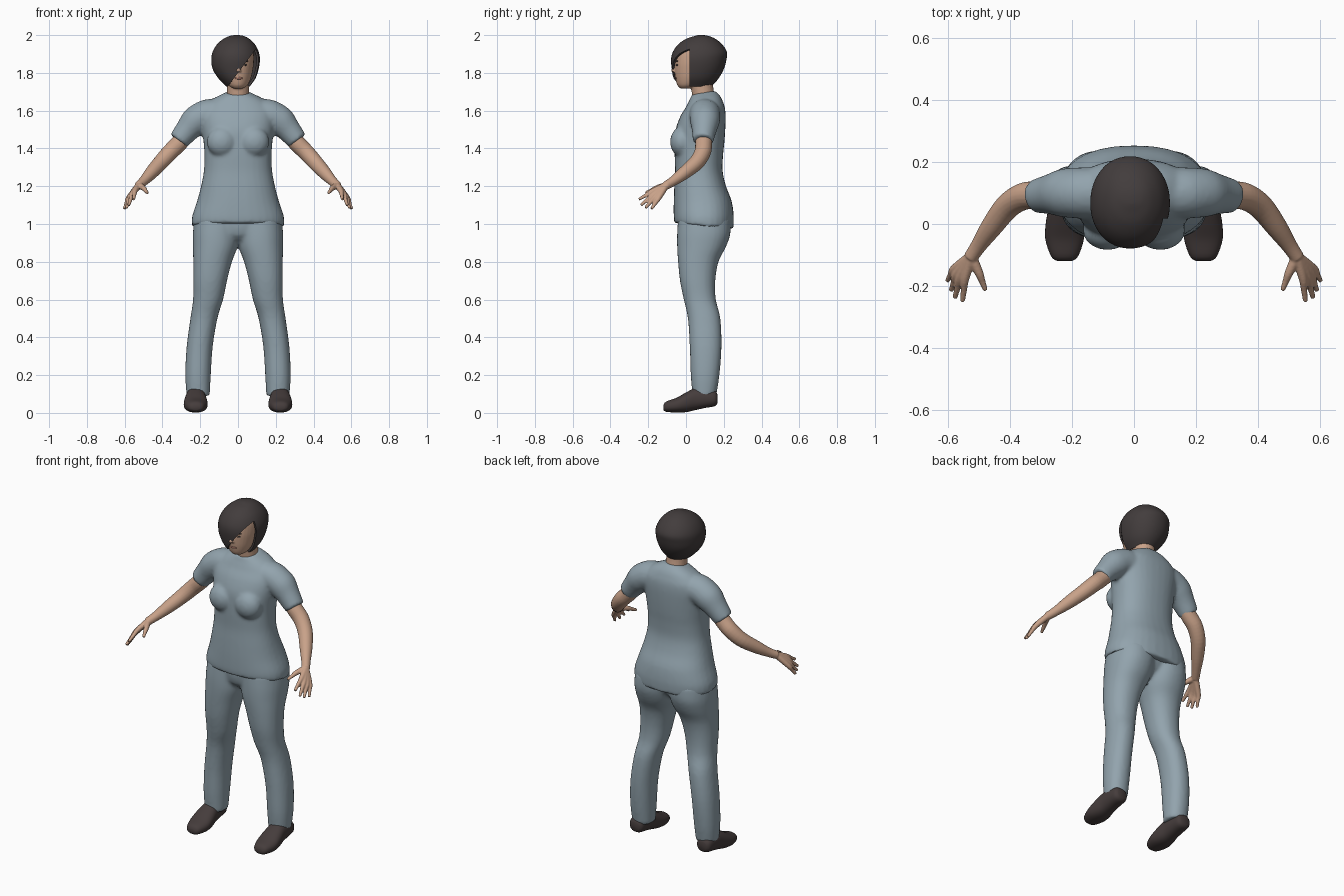
import bpy
import bmesh
import math
from mathutils import Matrix, Vector

cube = bpy.data.objects.get("Cube")
if cube:
    bpy.data.objects.remove(cube, do_unlink=True)


def material(name, colour):
    mat = bpy.data.materials.new(name)
    mat.use_nodes = True
    rgba = (*colour, 1)
    mat.diffuse_color = rgba
    node = next(n for n in mat.node_tree.nodes if n.type == "BSDF_PRINCIPLED")
    node.inputs["Base Color"].default_value = rgba
    return mat


CLOTH = material("blue grey cloth", (0.29, 0.37, 0.42))
SKIN = material("skin", (0.58, 0.36, 0.25))
HAIR = material("dark hair", (0.055, 0.046, 0.046))
LEATHER = material("dark shoe leather", (0.06, 0.046, 0.045))
LIP = material("lip", (0.36, 0.17, 0.13))
SIDES = {"left": 1, "right": -1}


def spline(a, b, c, d, t):
    return 0.5 * (2 * b + (c - a) * t + (2 * a - 5 * b + 4 * c - d) * t ** 2
                  + (3 * b - a - 3 * c + d) * t ** 3)


def loft(bm, rings, power=2.0, sides=32, steps=4):
    """Closed smooth skin over (centre, half axis, half axis) rings."""
    last = len(rings) - 1
    fine = []
    for i in range(last):
        keys = [rings[min(max(j, 0), last)] for j in range(i - 1, i + 3)]
        for k in range(steps):
            fine.append([spline(*(key[j] for key in keys), k / steps) for j in range(3)])
    fine.append(rings[last])
    loops = []
    for centre, u, v in fine:
        loop = []
        for k in range(sides):
            a = math.tau * k / sides
            c, s = (math.copysign(abs(f) ** (2 / power), f) for f in (math.cos(a), math.sin(a)))
            loop.append(bm.verts.new(centre + u * c + v * s))
        loops.append(loop)
    for low, high in zip(loops, loops[1:]):
        for k in range(sides):
            m = (k + 1) % sides
            bm.faces.new((low[k], low[m], high[m], high[k]))
    bm.faces.new(loops[0])
    bm.faces.new(loops[-1])


def level(z, x0, x1, y0, y1):
    """Horizontal ring that fills the given x and y limits."""
    return (Vector((x0 + x1, y0 + y1, 2 * z)) / 2,
            Vector(((x1 - x0) / 2, 0, 0)), Vector((0, (y1 - y0) / 2, 0)))


def tube(bm, points, s=1):
    """Round limb through (x, y, z, radius) points, mirrored by s."""
    pos = [Vector((x * s, y, z)) for x, y, z, r in points]
    rings = []
    for i, p in enumerate(pos):
        along = pos[min(i + 1, len(pos) - 1)] - pos[max(i - 1, 0)]
        u = along.cross(Vector((s, 1, 0))).normalized()
        v = along.cross(u).normalized()
        rings.append((p, u * points[i][3], v * points[i][3]))
    loft(bm, rings, sides=20)


def ball(bm, centre, radii):
    bmesh.ops.create_uvsphere(bm, u_segments=24, v_segments=14, radius=1,
                              matrix=Matrix.LocRotScale(Vector(centre), None, Vector(radii)))


def finish(name, bm, mat, voxel=0, smooth=0, shell=0):
    """Turn the mesh into an object, optionally fusing its pieces."""
    bmesh.ops.recalc_face_normals(bm, faces=bm.faces)
    mesh = bpy.data.meshes.new(name)
    bm.to_mesh(mesh)
    bm.free()
    mesh.materials.append(mat)
    obj = bpy.data.objects.new(name, mesh)
    bpy.context.collection.objects.link(obj)
    if voxel:
        mod = obj.modifiers.new("fuse", "REMESH")
        mod.mode = "VOXEL"
        mod.voxel_size = voxel
        mod = obj.modifiers.new("relax", "SMOOTH")
        mod.factor = 0.5
        mod.iterations = smooth
    if shell:
        mod = obj.modifiers.new("thickness", "SOLIDIFY")
        mod.thickness = shell
        mod.offset = -1
    bpy.ops.object.select_all(action="DESELECT")
    obj.select_set(True)
    bpy.context.view_layer.objects.active = obj
    for mod in list(obj.modifiers):
        bpy.ops.object.modifier_apply(modifier=mod.name)
    bpy.ops.object.shade_smooth_by_angle(angle=math.radians(45))
    return obj


# Shirt: body, sleeves and bust fused together
bm = bmesh.new()
body = [(.99, .245, -.062, .25), (1.04, .243, -.065, .253), (1.12, .217, -.065, .242),
        (1.2, .196, -.062, .212), (1.28, .181, -.058, .194), (1.36, .178, -.06, .196),
        (1.43, .182, -.06, .203), (1.5, .19, -.055, .208), (1.57, .195, -.03, .21),
        (1.62, .18, .0, .205), (1.66, .135, .018, .188), (1.685, .085, .027, .165),
        (1.695, .066, .03, .152)]
loft(bm, [level(z, -w, w, y0, y1) for z, w, y0, y1 in body], power=2.3)
for v in bm.verts:
    tilt = max(0, v.co.z - 1.64) * 3 - (0.1 if v.co.z < 1.02 else 0)
    v.co.z += tilt * (v.co.y - 0.09)
for s in SIDES.values():
    tube(bm, [(.1, .1, 1.58, .085), (.17, .1, 1.575, .083), (.225, .1, 1.545, .079),
              (.27, .096, 1.495, .065), (.315, .09, 1.44, .055)], s)
    ball(bm, (.085 * s, -.022, 1.435), (.08, .062, .08))
finish("shirt", bm, CLOTH, 0.01, 5)

# Trousers: two legs and the hips fused together
bm = bmesh.new()
leg = [(.09, .15, .272, .035, .16), (.2, .144, .279, .025, .177), (.35, .134, .272, .02, .188),
       (.5, .109, .252, .01, .182), (.6, .079, .238, -.012, .158), (.7, .058, .237, -.032, .155),
       (.8, .032, .237, -.042, .172), (.88, .002, .239, -.047, .212),
       (.95, -.01, .239, -.047, .235), (1.03, -.02, .231, -.042, .235)]
for s in SIDES.values():
    loft(bm, [level(z, *sorted((a * s, b * s)), y0, y1) for z, a, b, y0, y1 in leg], power=2.2)
hips = [(.885, .04, .04, .12), (.94, .16, -.03, .19), (1.03, .225, -.045, .235)]
loft(bm, [level(z, -w, w, y0, y1) for z, w, y0, y1 in hips])
finish("trousers", bm, CLOTH, 0.01, 5)

# Shoes: rings run from toe to heel
shoe = [(-.12, .022, .016, .04), (-.105, .043, .006, .06), (-.05, .062, .002, .08),
        (.0, .061, .004, .108), (.05, .053, .015, .132), (.1, .05, .026, .132),
        (.15, .044, .035, .12), (.166, .028, .05, .1)]
for side, s in SIDES.items():
    bm = bmesh.new()
    loft(bm, [(Vector((.224 * s, y, (z0 + z1) / 2)), Vector((w, 0, 0)),
               Vector((0, 0, (z1 - z0) / 2))) for y, w, z0, z1 in shoe], power=2.3)
    finish(side + "_shoe", bm, LEATHER)

# Arms with hands: each finger runs from the wrist and the palm forms by fusing
arm = [(.25, .1, 1.5, .044), (.31, .094, 1.43, .045), (.36, .088, 1.38, .044),
       (.41, .055, 1.325, .041), (.46, -.01, 1.27, .035), (.5, -.068, 1.227, .026),
       (.527, -.108, 1.203, .023)]
fingers = [((.545, -.175, 1.175), (.553, -.249, 1.13)), ((.56, -.17, 1.16), (.578, -.238, 1.1)),
           ((.572, -.16, 1.147), (.59, -.215, 1.085)), ((.58, -.145, 1.137), (.602, -.183, 1.08)),
           ((.5, -.158, 1.19), (.479, -.214, 1.164))]
for side, s in SIDES.items():
    bm = bmesh.new()
    tube(bm, arm, s)
    for knuckle, tip in fingers:
        middle = tuple((Vector(knuckle) + Vector(tip)) / 2)
        tube(bm, [(.525, -.105, 1.205, .018), (*knuckle, .014), (*middle, .0105), (*tip, .008)], s)
    finish(side + "_arm", bm, SKIN, 0.004, 4)

# Head, neck and nose
bm = bmesh.new()
skull = [(1.718, .028, -.03, .03), (1.735, .05, -.046, .07), (1.77, .068, -.056, .12),
         (1.81, .078, -.061, .15), (1.86, .084, -.062, .17), (1.92, .08, -.05, .175),
         (1.97, .05, .0, .13)]
loft(bm, [level(z, -w, w, y0, y1) for z, w, y0, y1 in skull])
tube(bm, [(0, .105, 1.62, .066), (0, .09, 1.69, .059), (0, .08, 1.78, .06)])
tube(bm, [(.002, -.052, 1.86, .008), (.002, -.063, 1.825, .011), (.002, -.066, 1.805, .015)])
finish("head", bm, SKIN, 0.005, 3)

# Face details
bm = bmesh.new()
ball(bm, (.003, -.051, 1.772), (.022, .008, .007))
finish("lips", bm, LIP)
for side, s in SIDES.items():
    bm = bmesh.new()
    ball(bm, (.036 * s, -.047, 1.842), (.013, .006, .005))
    finish(side + "_eye", bm, HAIR)
    bm = bmesh.new()
    ball(bm, (.038 * s, -.047, 1.862), (.018, .006, .004))
    finish(side + "_eyebrow", bm, HAIR)

# Hair: bob with a slanted fringe, cut open over one side of the face
bm = bmesh.new()
bob = [(1.728, -.062, .062, -.045, .135), (1.77, -.103, .092, -.066, .172),
       (1.82, -.134, .109, -.075, .2), (1.87, -.141, .116, -.079, .214),
       (1.91, -.135, .11, -.07, .217), (1.95, -.112, .09, -.042, .192),
       (1.98, -.078, .06, .0, .156), (1.995, -.045, .032, .045, .12),
       (2.0, -.018, .006, .065, .095)]
loft(bm, [level(*ring) for ring in bob], power=2.1, sides=48, steps=5)
fringe = Vector((-.045, 0, 1.74)), Vector((.18, 0, -.135))
temple = Vector((0, .018, 0)), Vector((0, -1, 0))
for point, normal in (fringe, temple):
    bmesh.ops.bisect_plane(bm, geom=bm.verts[:] + bm.edges[:] + bm.faces[:],
                           plane_co=point, plane_no=normal, dist=1e-5)
opening = []
for f in bm.faces:
    c = f.calc_center_median()
    in_window = all((c - point).dot(normal) > 0 for point, normal in (fringe, temple))
    if in_window or c.z < 1.7285:
        opening.append(f)
bmesh.ops.delete(bm, geom=opening, context="FACES")
finish("hair", bm, HAIR, shell=0.012)
